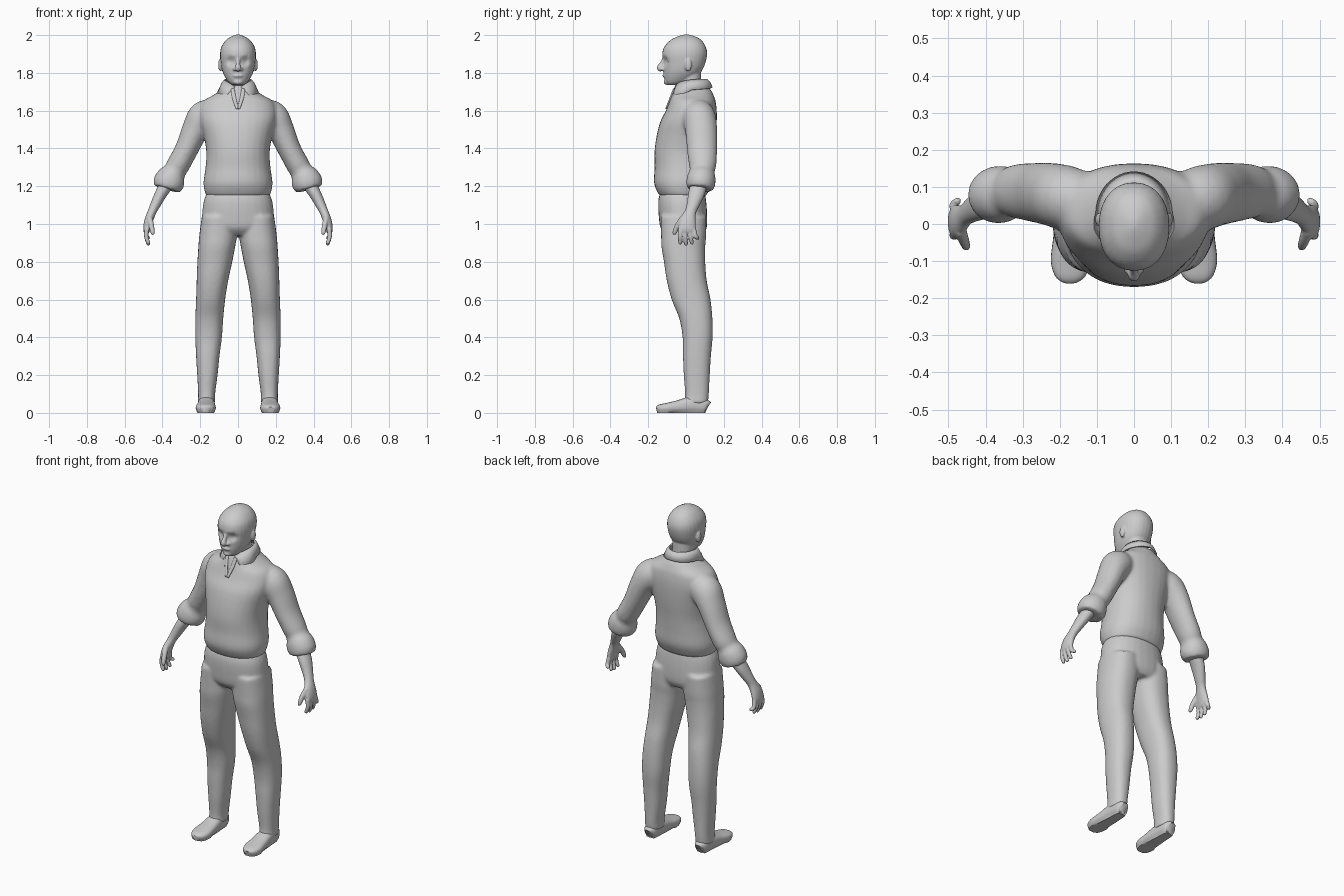
import bpy, bmesh, math
from mathutils import Vector

cube = bpy.data.objects.get("Cube")
if cube:
    bpy.data.objects.remove(cube)

# One plain grey for the whole figure
grey = bpy.data.materials.new("plain_grey")
grey.use_nodes = True
colour = (0.6, 0.6, 0.6, 1)
grey.diffuse_color = colour
grey.node_tree.nodes["Principled BSDF"].inputs["Base Color"].default_value = colour

SIDES = 28


def spline(rows, steps=5):
    """Catmull-Rom interpolation through rows of numbers."""
    rows = [Vector(r) for r in rows]
    pts = [rows[0]] + rows + [rows[-1]]
    out = []
    for a, b, c, d in zip(pts, pts[1:], pts[2:], pts[3:]):
        for i in range(steps):
            t = i / steps
            out.append(b + (c - a) * (t / 2) + (a * 2 - b * 5 + c * 4 - d) * (t * t / 2)
                       + (b * 3 - a - c * 3 + d) * (t ** 3 / 2))
    return out + [rows[-1]]


def superellipse(power):
    for i in range(SIDES):
        c, s = math.cos(math.tau * i / SIDES), math.sin(math.tau * i / SIDES)
        yield (math.copysign(abs(c) ** (2 / power), c), math.copysign(abs(s) ** (2 / power), s))


def bridge(bm, rings):
    rings = [[bm.verts.new(p) for p in ring] for ring in rings]
    for lo, hi in zip(rings, rings[1:]):
        for i in range(SIDES):
            j = (i + 1) % SIDES
            bm.faces.new((lo[i], lo[j], hi[j], hi[i]))
    bm.faces.new(rings[0])
    bm.faces.new(rings[-1])


def stack(bm, rows, side=1, power=2.2):
    """Horizontal rings from rows of z, x min, x max, y min, y max."""
    rings = []
    for z, x0, x1, y0, y1 in spline(rows):
        rings.append([(side * ((x0 + x1) / 2 + (x1 - x0) / 2 * c),
                       (y0 + y1) / 2 + (y1 - y0) / 2 * s, z) for c, s in superellipse(power)])
    bridge(bm, rings)


def centred(rows):
    return [(z, -w, w, y0, y1) for z, w, y0, y1 in rows]


def limb(bm, rows, side=1, axis=(0, 1, 0), power=2):
    """Rings across a path from rows of x, y, z, radius along axis, other radius."""
    rows = spline(rows)
    mids = [Vector(r[:3]) for r in rows]
    rings = []
    for i, r in enumerate(rows):
        tangent = (mids[min(i + 1, len(mids) - 1)] - mids[max(i - 1, 0)]).normalized()
        v = tangent.cross(Vector(axis)).normalized()
        u = v.cross(tangent)
        ring = [mids[i] + u * (c * r[3]) + v * (s * r[4]) for c, s in superellipse(power)]
        rings.append([(side * p.x, p.y, p.z) for p in ring])
    bridge(bm, rings)


def ball(bm, centre, radii):
    made = bmesh.ops.create_uvsphere(bm, u_segments=20, v_segments=12, radius=1)["verts"]
    for v in made:
        v.co = Vector(a * b + c for a, b, c in zip(v.co, radii, centre))


def finish(name, bm, voxel=None, smooth=4):
    bmesh.ops.recalc_face_normals(bm, faces=bm.faces)
    mesh = bpy.data.meshes.new(name)
    bm.to_mesh(mesh)
    bm.free()
    mesh.materials.append(grey)
    mesh.shade_smooth()
    ob = bpy.data.objects.new(name, mesh)
    bpy.context.collection.objects.link(ob)
    if voxel:
        fuse = ob.modifiers.new("fuse", 'REMESH')
        fuse.mode = 'VOXEL'
        fuse.voxel_size = voxel
        fuse.use_smooth_shade = True
        relax = ob.modifiers.new("relax", 'SMOOTH')
        relax.factor = 0.5
        relax.iterations = smooth
    return ob


# Shirt: torso and rolled sleeves fused together
bm = bmesh.new()
stack(bm, centred([
    (1.145, .165, -.135, .105), (1.17, .176, -.152, .118), (1.22, .183, -.17, .137),
    (1.30, .172, -.166, .142), (1.38, .168, -.167, .148), (1.46, .18, -.157, .157),
    (1.54, .20, -.137, .163), (1.60, .205, -.107, .163), (1.65, .185, -.087, .157),
    (1.68, .135, -.077, .147), (1.71, .092, -.068, .132), (1.735, .07, -.055, .11)]))
for side in (1, -1):
    limb(bm, [
        (.12, .06, 1.585, .075, .075), (.18, .07, 1.565, .087, .087), (.225, .08, 1.50, .085, .072),
        (.27, .085, 1.40, .08, .062), (.315, .088, 1.315, .073, .061), (.335, .085, 1.28, .066, .06),
        (.352, .082, 1.25, .075, .076), (.368, .078, 1.215, .077, .082), (.377, .075, 1.185, .069, .071)],
        side)
finish("shirt", bm, .009, 8)

# Trousers: hips and both legs
bm = bmesh.new()
stack(bm, centred([
    (1.165, .165, -.138, .10), (1.12, .182, -.147, .107), (1.05, .19, -.145, .112),
    (.98, .19, -.135, .11), (.94, .15, -.10, .09)]))
for side in (1, -1):
    stack(bm, [
        (1.04, .01, .192, -.135, .108), (.94, .006, .205, -.132, .107), (.88, .015, .21, -.13, .102),
        (.80, .03, .215, -.117, .102), (.70, .052, .219, -.102, .11), (.60, .068, .222, -.076, .13),
        (.50, .078, .226, -.036, .14), (.40, .085, .226, -.018, .141), (.30, .098, .222, -.016, .132),
        (.20, .108, .216, -.012, .126), (.10, .121, .211, -.005, .121), (.05, .121, .213, -.01, .116)],
        side, 2.3)
finish("trousers", bm, .009, 5)

# Shoes, flat underneath
for side, label in ((1, "left"), (-1, "right")):
    bm = bmesh.new()
    limb(bm, [
        (.168, .116, .03, .018, .028), (.168, .10, .036, .036, .037), (.168, .03, .043, .043, .044),
        (.169, -.04, .033, .049, .034), (.171, -.10, .026, .053, .027),
        (.172, -.14, .022, .041, .022), (.172, -.156, .018, .02, .014)], side, (1, 0, 0), 2.6)
    for v in bm.verts:
        if v.co.z < .008:
            v.co.z = 0
    shoe = finish(label + "_shoe", bm)
    bpy.context.view_layer.objects.active = shoe
    shoe.select_set(True)
    bpy.ops.object.shade_smooth_by_angle(angle=math.radians(50))
    shoe.select_set(False)

# Forearms and hands with spread fingers
for side, label in ((1, "left"), (-1, "right")):
    bm = bmesh.new()
    limb(bm, [
        (.365, .075, 1.23, .045, .038), (.408, .055, 1.16, .043, .032), (.436, .038, 1.105, .034, .027),
        (.455, .024, 1.065, .03, .023), (.472, .01, 1.02, .042, .023), (.482, .006, .98, .046, .02),
        (.484, .006, .955, .04, .015)], side)
    fingers = [(.040, .062, .918), (.017, .031, .892), (-.007, .0, .887), (-.03, -.031, .892)]
    for base, tip, low in fingers:
        limb(bm, [(.482, base, .975, .013, .013), (.486, (base + tip) / 2, .935, .0115, .0115),
                  (.475, tip, low + .008, .010, .010), (.472, tip, low, .005, .005)], side)
    limb(bm, [(.468, -.015, 1.03, .018, .016), (.458, -.045, .99, .015, .014),
              (.452, -.06, .955, .012, .011), (.45, -.064, .943, .006, .006)], side)
    finish(label + "_hand", bm, .0045, 3)

# Head: skull, neck, nose, lips, ears and hollow eye sockets
bm = bmesh.new()
stack(bm, centred([
    (1.735, .03, -.097, -.03), (1.75, .05, -.11, .01), (1.78, .07, -.117, .055),
    (1.81, .083, -.119, .083), (1.85, .091, -.122, .102), (1.90, .095, -.126, .112),
    (1.94, .087, -.114, .104), (1.975, .062, -.08, .08), (1.994, .032, -.04, .045),
    (2.003, .008, -.01, .012)]))
for v in bm.verts:
    for x in (-.036, .036):
        near = 1 - (v.co - Vector((x, -.11, 1.862))).length / .034
        if near > 0:
            v.co.y += .022 * near
stack(bm, centred([(1.66, .065, -.045, .09), (1.72, .06, -.04, .082), (1.80, .062, -.04, .08)]))
limb(bm, [(0, -.112, 1.88, .011, .012), (0, -.127, 1.85, .011, .012),
          (0, -.139, 1.826, .016, .016), (0, -.128, 1.812, .013, .008)], 1, (1, 0, 0))
ball(bm, (0, -.113, 1.785), (.028, .012, .009))
ball(bm, (0, -.10, 1.752), (.025, .018, .016))
for side in (1, -1):
    ball(bm, (side * .093, .012, 1.842), (.012, .019, .034))
    ball(bm, (side * .018, -.122, 1.82), (.010, .012, .009))
finish("head", bm, .005, 3)

# Collar: folded sheet open at the front with two points
bm = bmesh.new()
count = 40
rows = []
for i in range(count + 1):
    u = 2 * i / count - 1
    a, b = math.radians(168) * u, math.radians(146) * u
    tip = max(0, abs(u) - .6) / .4
    top = Vector((.07 * math.sin(a), .026 + .084 * math.cos(a), 1.765 - .04 * u ** 4))
    low = Vector(((.1 + .03 * tip) * math.sin(b), .026 + .112 * math.cos(b), 1.722 - .02 * abs(u) - .048 * tip))
    mid = (top + low) / 2 + Vector((0, 0, .008))
    rows.append([bm.verts.new(p) for p in (top, mid, low)])
for p, q in zip(rows, rows[1:]):
    for k in range(2):
        bm.faces.new((p[k], p[k + 1], q[k + 1], q[k]))
collar = finish("collar", bm)
thick = collar.modifiers.new("cloth", 'SOLIDIFY')
thick.thickness = .008
thick.offset = 0

# Edges of the open neckline
bm = bmesh.new()
for side in (1, -1):
    limb(bm, [(.028, -.062, 1.715, .006, .01), (.02, -.082, 1.665, .006, .01),
              (.004, -.104, 1.61, .005, .007)], side)
finish("neckline_edges", bm)
